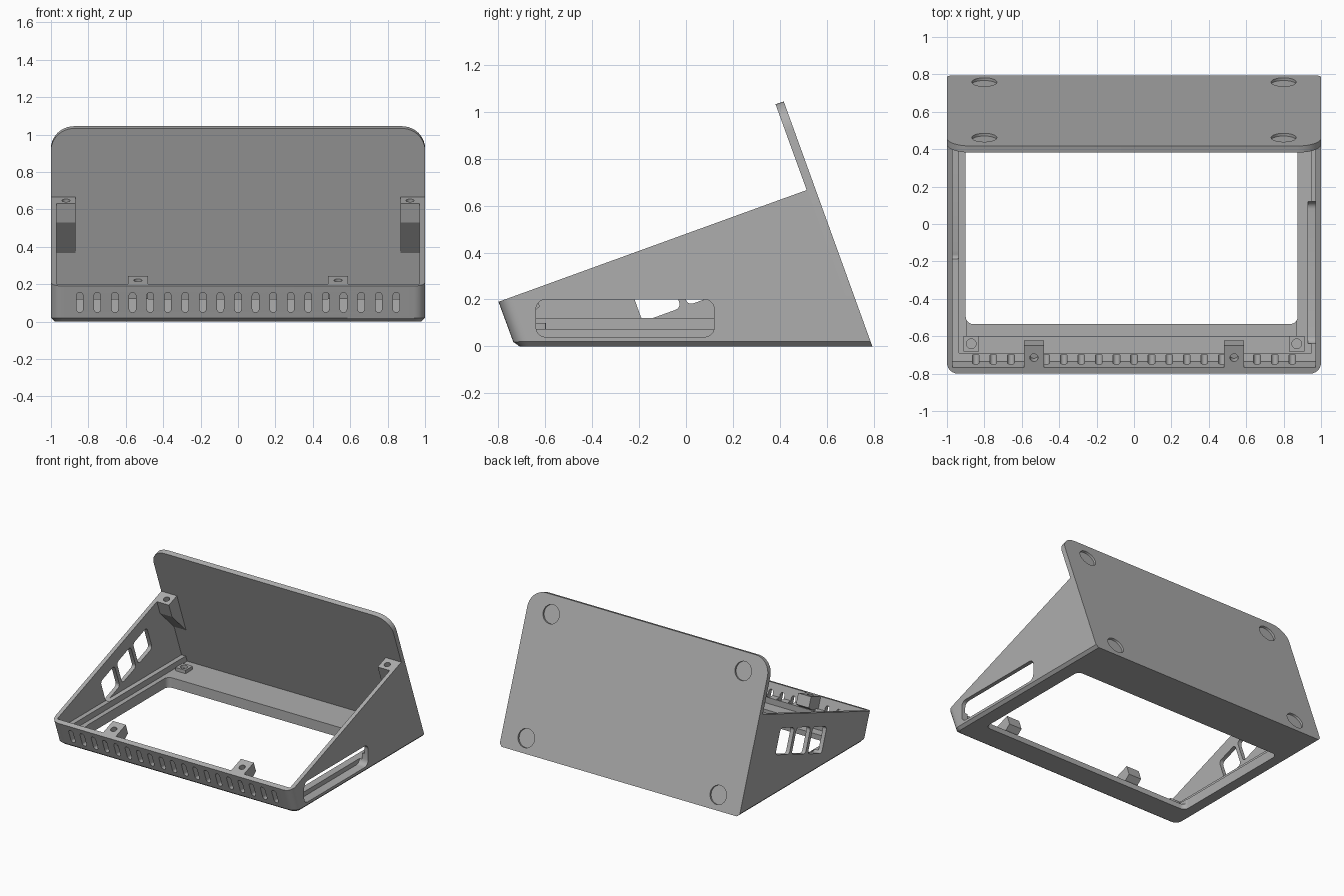
import bpy, bmesh, math
from mathutils import Vector

if "Cube" in bpy.data.objects:
    bpy.data.objects.remove(bpy.data.objects["Cube"])

grey = bpy.data.materials.new("matte_grey")
grey.use_nodes = True
grey.diffuse_color = (0.42, 0.42, 0.42, 1)
grey.node_tree.nodes["Principled BSDF"].inputs["Base Color"].default_value = grey.diffuse_color

AXES = {"x": lambda u, v, w: (w, u, v),
        "y": lambda u, v, w: (u, w, v),
        "z": lambda u, v, w: (u, v, w)}
SLOPE = math.atan2(0.475, 1.31)      # tilt of the rim
BACK = -math.atan2(1.045, 0.375)     # tilt of the back plate normal


def rim(y):
    return 0.19 + math.tan(SLOPE) * (y + 0.8)


def rounded(cx, cy, w, h, r, n=5, angle=0):
    """Outline of a rounded rectangle."""
    pts = []
    for q, (sx, sy) in enumerate(((1, 1), (-1, 1), (-1, -1), (1, -1))):
        for i in range(n + 1):
            a = (q + i / n) * math.pi / 2
            u = sx * (w / 2 - r) + r * math.cos(a)
            v = sy * (h / 2 - r) + r * math.sin(a)
            pts.append((cx + u * math.cos(angle) - v * math.sin(angle),
                        cy + u * math.sin(angle) + v * math.cos(angle)))
    return pts


def prisms(name, outlines, axis, lo, hi, shape=None):
    """Extrude outlines along an axis; shape() may edit the mesh."""
    bm = bmesh.new()
    for pts in outlines:
        rings = [[bm.verts.new(AXES[axis](u, v, w)) for u, v in pts] for w in (lo, hi)]
        bm.faces.new(rings[0])
        bm.faces.new(rings[1])
        for i in range(len(pts)):
            j = (i + 1) % len(pts)
            bm.faces.new((rings[0][i], rings[0][j], rings[1][j], rings[1][i]))
    bmesh.ops.recalc_face_normals(bm, faces=bm.faces)
    if shape:
        shape(bm)
    mesh = bpy.data.meshes.new(name)
    bm.to_mesh(mesh)
    bm.free()
    mesh.materials.append(grey)
    ob = bpy.data.objects.new(name, mesh)
    bpy.context.collection.objects.link(ob)
    return ob


def cylinder(name, loc, r, depth, tilt=0.0):
    bpy.ops.mesh.primitive_cylinder_add(vertices=32, radius=r, depth=depth,
                                        location=loc, rotation=(tilt, 0, 0))
    ob = bpy.context.object
    ob.name = name
    ob.data.materials.append(grey)
    return ob


def cut(ob, cutter):
    mod = ob.modifiers.new("cut", "BOOLEAN")
    mod.operation, mod.solver, mod.object = "DIFFERENCE", "EXACT", cutter
    cutter.hide_render = True
    bpy.context.view_layer.objects.active = ob
    bpy.ops.object.modifier_apply(modifier=mod.name)
    bpy.data.objects.remove(cutter)


def bevel(bm, test, offset, segments):
    edges = [e for e in bm.edges if test(*[v.co for v in e.verts])]
    bmesh.ops.bevel(bm, geom=edges, offset=offset, segments=segments,
                    affect="EDGES", profile=0.5)


# Wedge body: rounded front corners, chamfered underside
def shape_body(bm):
    bevel(bm, lambda a, b: max(a.y, b.y) < -0.7 and abs(a.x - b.x) < 0.01, 0.06, 6)
    bevel(bm, lambda a, b: max(a.z, b.z) < 0.001 and min(a.y, b.y) < 0.7, 0.02, 1)


body = prisms("wedge_body", [[(-0.73, 0), (0.757, 0), (0.518, rim(0.518)), (-0.8, 0.19)]],
              "x", -1, 1, shape_body)

# Stepped hollow interior and screen opening
cut(body, prisms("hollow", [[(-0.736, 0.12), (-0.802, 0.3), (-0.7, 1), (0.9, 1), (0.9, 0.12)]],
                 "x", -0.97, 0.97))
cut(body, prisms("floor_recess", [[(-0.69, 0.075), (-0.69, 0.2), (0.9, 0.2), (0.9, 0.075)]],
                 "x", -0.935, 0.95))
cut(body, prisms("front_lip_recess", [[(-0.6, 0.04), (-0.6, 0.2), (0.4, 0.2), (0.4, 0.04)]],
                 "x", -0.895, 0.87))
cut(body, prisms("opening", [rounded(-0.0125, -0.0425, 1.775, 0.985, 0.04)], "z", -0.1, 0.3))

# Vent slots along the front
cut(body, prisms("vents", [rounded(i * 0.094, 0.103, 0.036, 0.106, 0.0175) for i in range(-9, 10)],
                 "y", -0.9, -0.7))

# Long port slot on the left wall
cut(body, prisms("port_slot", [rounded(-0.26, 0.12, 0.76, 0.16, 0.04)], "x", 0.93, 1.1))

# Three slanted windows on the right wall
c, s = math.cos(SLOPE), math.sin(SLOPE)
windows = []
for i in range(3):
    u, v = 0.0875 + 0.205 * i, 0.095
    windows.append(rounded(-0.185 + u * c - v * s, 0.105 + u * s + v * c,
                           0.175, 0.19, 0.025, 5, SLOPE))
cut(body, prisms("side_windows", windows, "x", -1.1, -0.94))


# Back plate with rounded top corners and four foot recesses
def shape_plate(bm):
    bevel(bm, lambda a, b: min(a.z, b.z) > 1 and abs(a.x - b.x) < 0.01, 0.125, 10)
    bevel(bm, lambda a, b: max(a.z, b.z) < 0.001 and abs(a.x - b.x) < 0.01, 0.02, 1)


plate = prisms("back_plate", [[(0.795, 0), (0.417, 1.045), (0.382, 1.033), (0.757, 0)]],
               "x", -1, 1, shape_plate)
for x in (-0.8, 0.8):
    for z in (0.1, 0.92):
        cut(plate, cylinder("foot_recess", (x, 0.795 - 0.362 * z, z), 0.067, 0.03, BACK))

# Screw posts and board standoffs, mirrored left and right
parts = [body, plate]
for side, label in ((-1, "right"), (1, "left")):
    lo, hi = sorted((side * 0.87, side * 0.975))
    post = prisms("back_post_" + label,
                  [[(0.42, rim(0.42)), (0.457, 0.53), (0.63, 0.36), (0.518, rim(0.518))]],
                  "x", lo, hi)
    cut(post, cylinder("hole", (side * 0.92, 0.463, rim(0.463)), 0.022, 0.12, SLOPE))
    parts.append(post)

    lo, hi = sorted((side * 0.48, side * 0.587))
    post = prisms("front_post_" + label,
                  [[(-0.768, rim(-0.768)), (-0.65, rim(-0.65)), (-0.624, 0.17),
                    (-0.66, 0.14), (-0.742, 0.12)]], "x", lo, hi)
    cut(post, cylinder("hole", (side * 0.535, -0.715, rim(-0.715)), 0.022, 0.1, SLOPE))
    parts.append(post)

    for y, place in ((-0.64, "front"), (0.6, "back")):
        pad = prisms(place + "_standoff_" + label,
                     [rounded(side * 0.87, y, 0.085, 0.085, 0.005, 2)], "z", 0.06, 0.1)
        cut(pad, cylinder("hole", (side * 0.87, y, 0.1), 0.026, 0.04))
        parts.append(pad)

# Smooth the rounded parts, keep edges crisp
for ob in parts:
    bpy.ops.object.select_all(action="DESELECT")
    ob.select_set(True)
    bpy.context.view_layer.objects.active = ob
    bpy.ops.object.shade_smooth_by_angle(angle=math.radians(25))
